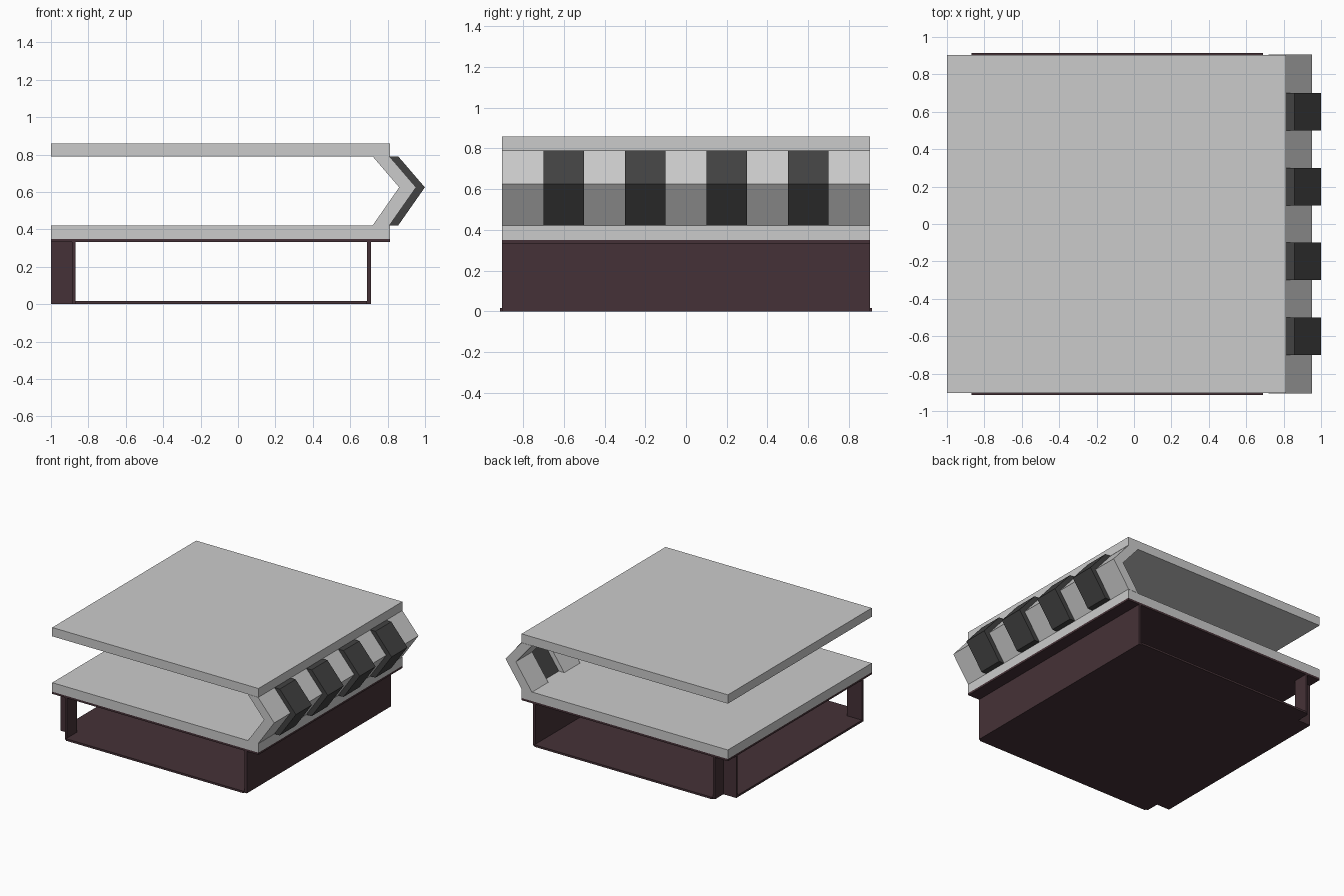
import bpy
import bmesh

if "Cube" in bpy.data.objects:
    bpy.data.objects.remove(bpy.data.objects["Cube"])


def material(name, rgb):
    m = bpy.data.materials.new(name)
    m.diffuse_color = (*rgb, 1)
    m.use_nodes = True
    m.node_tree.nodes["Principled BSDF"].inputs["Base Color"].default_value = m.diffuse_color
    return m


BLACK = material("charcoal", (0.055, 0.055, 0.055))
BROWN = material("dark_brown", (0.06, 0.031, 0.038))


def prism(name, points, start, depth, mat=None):
    """Extrude a closed polygon of 3D points along one axis vector."""
    bm = bmesh.new()
    face = bm.faces.new([bm.verts.new(p) for p in points])
    ext = bmesh.ops.extrude_face_region(bm, geom=[face])
    verts = [v for v in ext["geom"] if isinstance(v, bmesh.types.BMVert)]
    bmesh.ops.translate(bm, verts=verts, vec=depth)
    bmesh.ops.translate(bm, verts=bm.verts, vec=start)
    bmesh.ops.recalc_face_normals(bm, faces=bm.faces)
    mesh = bpy.data.meshes.new(name)
    bm.to_mesh(mesh)
    bm.free()
    ob = bpy.data.objects.new(name, mesh)
    bpy.context.collection.objects.link(ob)
    if mat:
        mesh.materials.append(mat)
    return ob


def box(name, x0, x1, y0, y1, z0, z1, mat=None):
    pts = [(x0, y0, z0), (x1, y0, z0), (x1, y1, z0), (x0, y1, z0)]
    return prism(name, pts, (0, 0, 0), (0, 0, z1 - z0), mat)


def chevron(name, shift, y0, y1, mat=None):
    profile = [(0.72, 0.79), (0.81, 0.79), (0.952, 0.625), (0.81, 0.422),
               (0.72, 0.422), (0.862, 0.625)]
    pts = [(x + shift, 0, z) for x, z in profile]
    return prism(name, pts, (0, y0, 0), (0, y1 - y0, 0), mat)


# Upper and lower slabs
box("upper_slab", -1, 0.812, -0.903, 0.903, 0.79, 0.86)
box("lower_slab", -1, 0.812, -0.903, 0.903, 0.35, 0.422)

# Pointed end wall: alternating grey and raised dark segments
edges = [-0.905, -0.7, -0.5, -0.3, -0.1, 0.1, 0.3, 0.5, 0.7, 0.905]
for i, (a, b) in enumerate(zip(edges, edges[1:])):
    if i % 2:
        chevron(f"dark_rib_{i}", 0.047, a, b, BLACK)
    else:
        chevron(f"grey_rib_{i}", 0, a, b)

# Plinth: ceiling sheet, floor with two notched corners, end wall
box("plinth_ceiling", -1, 0.812, -0.903, 0.903, 0.333, 0.35, BROWN)
floor = [(-1, -0.79), (-0.87, -0.79), (-0.87, -0.915), (0.69, -0.915),
         (0.69, -0.903), (0.71, -0.903), (0.71, 0.903), (0.69, 0.903),
         (0.69, 0.915), (-0.87, 0.915), (-0.87, 0.79), (-1, 0.79)]
prism("plinth_floor", [(x, y, 0) for x, y in floor], (0, 0, 0), (0, 0, 0.016), BROWN)
box("plinth_end_wall", 0.69, 0.71, -0.903, 0.903, 0.0, 0.334, BROWN)

# Inward-turned corner posts at the notches
corner = [(-1, 0.78), (-0.87, 0.78), (-0.87, 0.903), (-0.887, 0.903),
          (-0.887, 0.797), (-1, 0.797)]
for side, name in ((-1, "front_corner_post"), (1, "back_corner_post")):
    prism(name, [(x, y * side, 0) for x, y in corner], (0, 0, 0), (0, 0, 0.334), BROWN)
